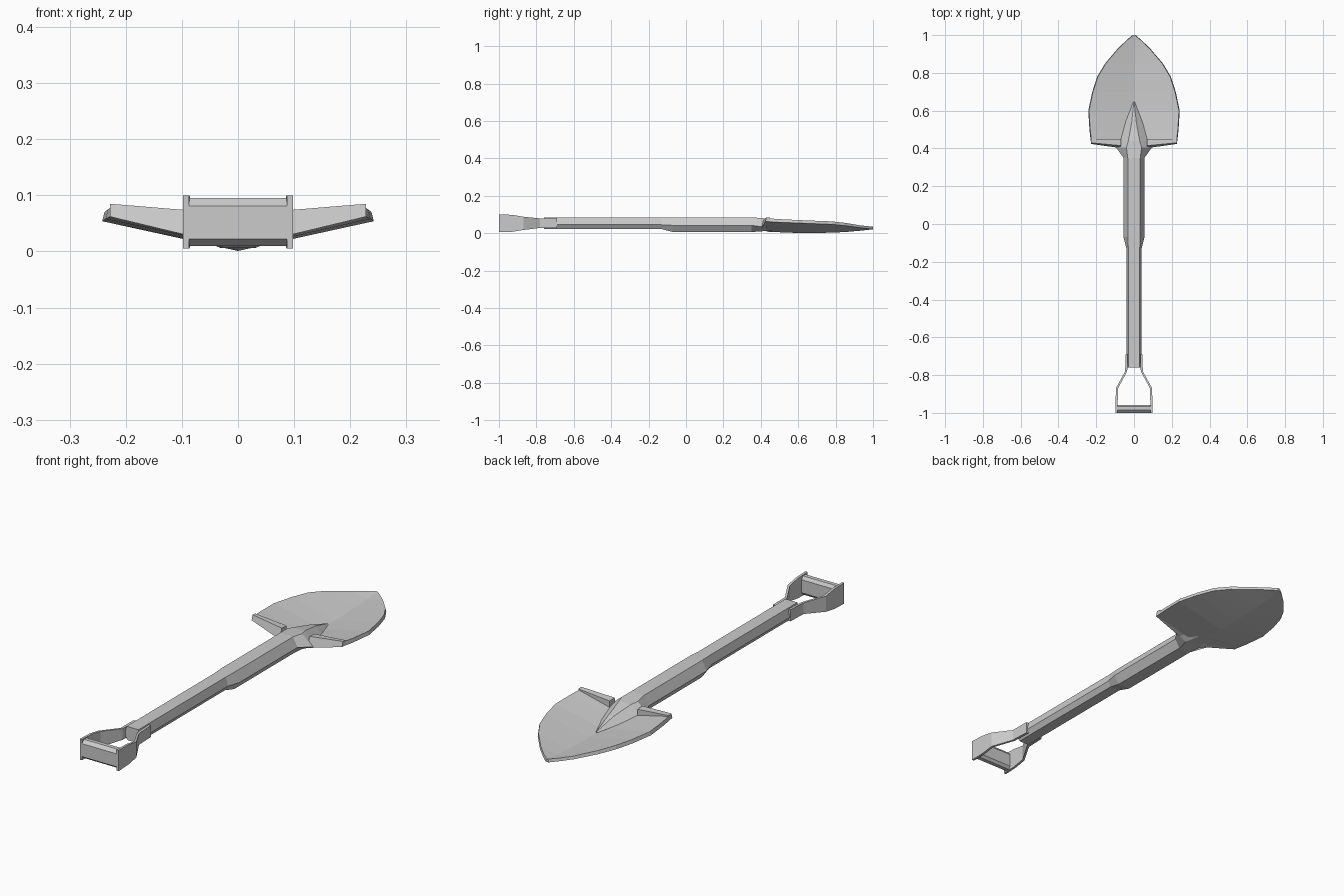
import bpy, bmesh


def loft(name, rings):
    """Skin equal-length closed rings of points and cap both ends."""
    bm = bmesh.new()
    rows = [[bm.verts.new(p) for p in ring] for ring in rings]
    n = len(rows[0])
    for a, b in zip(rows, rows[1:]):
        for i in range(n):
            j = (i + 1) % n
            bm.faces.new((a[i], a[j], b[j], b[i]))
    bm.faces.new(rows[0])
    bm.faces.new(rows[-1])
    bmesh.ops.recalc_face_normals(bm, faces=bm.faces)
    me = bpy.data.meshes.new(name)
    bm.to_mesh(me)
    bm.free()
    ob = bpy.data.objects.new(name, me)
    bpy.context.collection.objects.link(ob)
    return ob


def sym(y, half):
    """Symmetric ring at y from right-hand (x, z) points, top to bottom."""
    pts = half + [(-x, z) for x, z in reversed(half) if x != 0]
    return [(x, y, z) for x, z in pts]


def hexa(y, top, mid, low, zt, zm, zl):
    """Six-sided section."""
    return sym(y, [(top, zt), (mid, zm), (low, zl)])


# Six-sided shaft
loft("shaft", [
    hexa(-0.76, 0.03, 0.04, 0.025, 0.084, 0.045, 0.022),
    hexa(-0.13, 0.03, 0.04, 0.025, 0.084, 0.045, 0.022),
    hexa(-0.07, 0.033, 0.055, 0.03, 0.085, 0.042, 0.006),
    hexa(0.35, 0.033, 0.055, 0.03, 0.085, 0.042, 0.006)])

# Flared neck running into a pointed ridge on the blade
loft("neck", [
    hexa(0.35, 0.033, 0.055, 0.03, 0.085, 0.042, 0.006),
    hexa(0.405, 0.04, 0.095, 0.04, 0.080, 0.034, 0.010),
    hexa(0.44, 0.03, 0.08, 0.03, 0.077, 0.036, 0.012),
    hexa(0.54, 0.012, 0.045, 0.02, 0.056, 0.030, 0.012),
    hexa(0.645, 0.001, 0.004, 0.002, 0.024, 0.019, 0.012)])

# Pointed V-section blade: y, half width, edge top, edge bottom, centre top, centre bottom
BLADE = [
    (0.43, 0.228, 0.080, 0.062, 0.026, 0.008),
    (0.50, 0.236, 0.075, 0.058, 0.022, 0.005),
    (0.60, 0.242, 0.070, 0.054, 0.018, 0.001),
    (0.70, 0.221, 0.066, 0.050, 0.018, 0.001),
    (0.78, 0.195, 0.063, 0.047, 0.019, 0.003),
    (0.85, 0.153, 0.055, 0.040, 0.021, 0.006),
    (0.93, 0.085, 0.042, 0.029, 0.027, 0.013),
    (0.975, 0.038, 0.037, 0.024, 0.031, 0.018),
    (1.0, 0.008, 0.035, 0.021, 0.034, 0.020)]
loft("blade", [sym(y, [(0, ct), (w - 0.004, et), (w, eb), (0, cb)])
               for y, w, et, eb, ct, cb in BLADE])

for s, side in ((1, "right"), (-1, "left")):
    # Folded foot rest along the rear blade edge
    inner = [(0.402, 0.024), (0.415, 0.072), (0.45, 0.070), (0.45, 0.030)]
    outer = [(0.424, 0.062), (0.43, 0.085), (0.45, 0.083), (0.45, 0.066)]
    loft("foot_rest_" + side, [
        [(s * 0.07, y, z) for y, z in inner],
        [(s * 0.228, y, z) for y, z in outer]])

    # Bent flat handle arm: y, outer x, bottom z, top z
    ARM = [(-0.69, 0.044, 0.028, 0.081), (-0.78, 0.047, 0.028, 0.079),
           (-0.87, 0.096, 0.017, 0.088), (-0.93, 0.097, 0.007, 0.098),
           (-1.0, 0.098, 0.005, 0.100)]
    loft("handle_arm_" + side, [
        [(s * x, y, zl), (s * x, y, zh), (s * (x - 0.011), y, zh), (s * (x - 0.011), y, zl)]
        for y, x, zl, zh in ARM])

# Chamfered grip bar
GRIP = [(-1.0, 0.022), (-1.0, 0.081), (-0.985, 0.095), (-0.967, 0.095),
        (-0.957, 0.081), (-0.957, 0.022), (-0.967, 0.010), (-0.985, 0.010)]
loft("grip", [[(x, y, z) for y, z in GRIP] for x in (-0.09, 0.09)])
